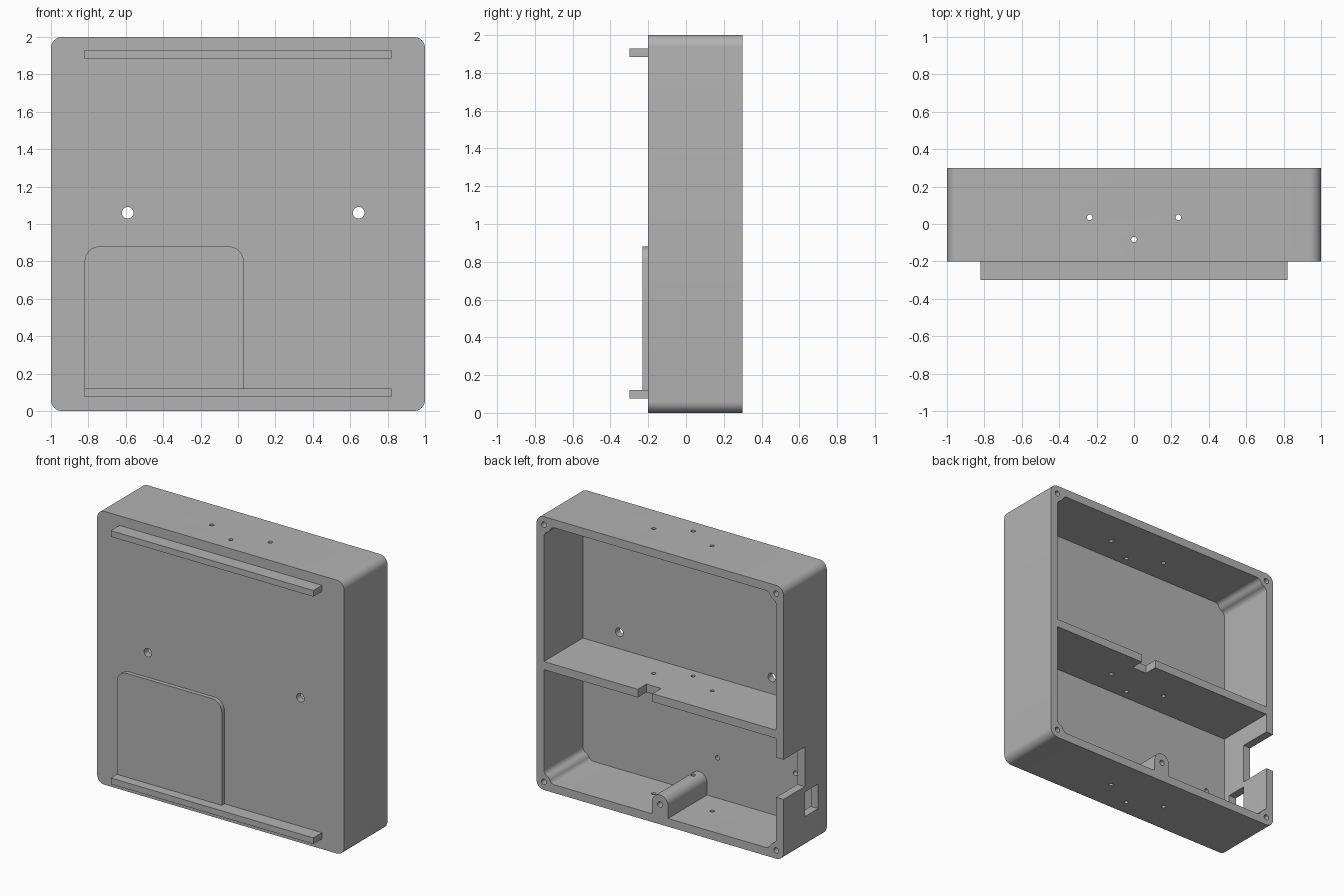
import bpy, bmesh, math
from mathutils import Vector

cube = bpy.data.objects.get("Cube")
if cube:
    bpy.data.objects.remove(cube, do_unlink=True)

grey = bpy.data.materials.new("plain_grey")
grey.use_nodes = True
COLOUR = (0.45, 0.45, 0.45, 1)
grey.diffuse_color = COLOUR
grey.node_tree.nodes["Principled BSDF"].inputs["Base Color"].default_value = COLOUR

BACK, FLOOR, FRONT = 0.3, -0.15, -0.2   # y of the rim, inner wall and outer wall
WALL, INNER, MID = 0.06, 0.94, 1.0


def arc(cx, cz, r, a0, a1, n=8):
    angles = [math.radians(a0 + (a1 - a0) * i / n) for i in range(n + 1)]
    return [(cx + r * math.cos(a), cz + r * math.sin(a)) for a in angles]


def prism(name, profile, lo, hi, axis="y"):
    """Extrude a closed 2D profile along one axis."""
    place = {"y": lambda p, t: (p[0], t, p[1]),
             "z": lambda p, t: (p[0], p[1], t)}[axis]
    bm = bmesh.new()
    face = bm.faces.new([bm.verts.new(place(p, lo)) for p in profile])
    new = bmesh.ops.extrude_face_region(bm, geom=[face])["geom"]
    step = Vector(place((0, 0), hi - lo))
    bmesh.ops.translate(bm, verts=[v for v in new if isinstance(v, bmesh.types.BMVert)], vec=step)
    bmesh.ops.recalc_face_normals(bm, faces=bm.faces)
    mesh = bpy.data.meshes.new(name)
    bm.to_mesh(mesh)
    bm.free()
    mesh.materials.append(grey)
    obj = bpy.data.objects.new(name, mesh)
    bpy.context.collection.objects.link(obj)
    return obj


def box(name, x0, x1, y0, y1, z0, z1):
    return prism(name, [(x0, z0), (x1, z0), (x1, z1), (x0, z1)], y0, y1)


def rod(name, a, b, r, lo, hi, axis="y"):
    return prism(name, arc(a, b, r, 0, 360, 24)[:-1], lo, hi, axis)


def cut(target, cutter):
    cutter.hide_render = True
    mod = target.modifiers.new("cut", "BOOLEAN")
    mod.operation, mod.solver, mod.object = "DIFFERENCE", "EXACT", cutter
    bpy.context.view_layer.objects.active = target
    bpy.ops.object.modifier_apply(modifier=mod.name)
    bpy.data.objects.remove(cutter, do_unlink=True)


def boss_corner():
    """Upper right pocket corner, bulging inward around a screw boss."""
    r, f = 0.055, 0.04
    drop = math.sqrt((r + f) ** 2 - f ** 2)
    turn = math.degrees(math.atan2(drop, f))
    half = arc(INNER - f, INNER - drop, f, 0, turn)
    half += arc(INNER, INNER, r, 180 + turn, 225)[1:]
    return half + [(b, a) for a, b in reversed(half[:-1])]


# Outer case block with rounded vertical and horizontal corners
r = 0.06
outline = []
for i, (sx, sz) in enumerate([(1, 1), (-1, 1), (-1, -1), (1, -1)]):
    outline += arc(sx * (1 - r), MID + sz * (1 - r), r, 90 * i, 90 * i + 90)
case = prism("case", outline, FRONT, BACK)

# Upper and lower pockets leave the shelf, the screw bosses and the bottom post
corner = boss_corner()
right_top = [(x, MID + z) for x, z in corner]
left_top = [(-x, z) for x, z in reversed(right_top)]
upper = right_top + left_top + [(-INNER, 0.94), (INNER, 0.94)]
right_low = [(x, MID - z) for x, z in corner]
left_low = [(-x, z) for x, z in reversed(right_low)]
post = [(0.065, WALL)] + arc(0, 0.15, 0.065, 0, 180, 16) + [(-0.065, WALL)]
lower = right_low + post + left_low + [(-INNER, 0.88), (INNER, 0.88)]
cut(case, prism("upper_pocket", upper, FLOOR, BACK + 0.1))
cut(case, prism("lower_pocket", lower, FLOOR, BACK + 0.1))

# Shelf notch, side port open to the rim, and side window
cut(case, box("shelf_notch", 0.06, 0.18, 0.2, 0.4, 0.8, 0.98))
cut(case, box("side_port", -1.1, -0.92, 0.055, 0.4, 0.45, 0.74))
cut(case, box("side_window", -1.1, -0.92, -0.1, 0.055, 0.23, 0.41))

# Cable holes through top, shelf and bottom
for x, y in [(-0.237, 0.035), (0.237, 0.035), (0, -0.083)]:
    cut(case, rod("cable_hole", x, y, 0.015, -0.1, 2.1, "z"))

# Wall mounting holes
for x in (-0.59, 0.645):
    cut(case, rod("mount_hole", x, 1.06, 0.031, -0.4, 0))

# Blind holes in the inner wall behind the front panel
for x, z in [(-0.15, 0.355), (-0.78, 0.41)]:
    cut(case, rod("blind_hole", x, z, 0.017, -0.19, 0))

# Screw holes in the corners and the bottom post
for x, z in [(sx * INNER, MID + sz * INNER) for sx in (1, -1) for sz in (1, -1)] + [(0, 0.145)]:
    cut(case, rod("screw_hole", x, z, 0.02, 0.05, 0.4))

# Raised front panel with rounded upper corners
panel = [(-0.82, 0.1), (0.03, 0.1)] + arc(-0.05, 0.8, 0.08, 0, 90) + arc(-0.74, 0.8, 0.08, 90, 180)
front_panel = prism("front_panel", panel, -0.23, FRONT)

# Front rails
box("lower_rail", -0.82, 0.82, -0.3, FRONT, 0.075, 0.12)
box("upper_rail", -0.82, 0.82, -0.3, FRONT, 1.885, 1.93)

# Smooth the round surfaces and keep the edges sharp
for obj in (case, front_panel):
    bpy.ops.object.select_all(action="DESELECT")
    obj.select_set(True)
    bpy.context.view_layer.objects.active = obj
    bpy.ops.object.shade_smooth_by_angle(angle=math.radians(30))
